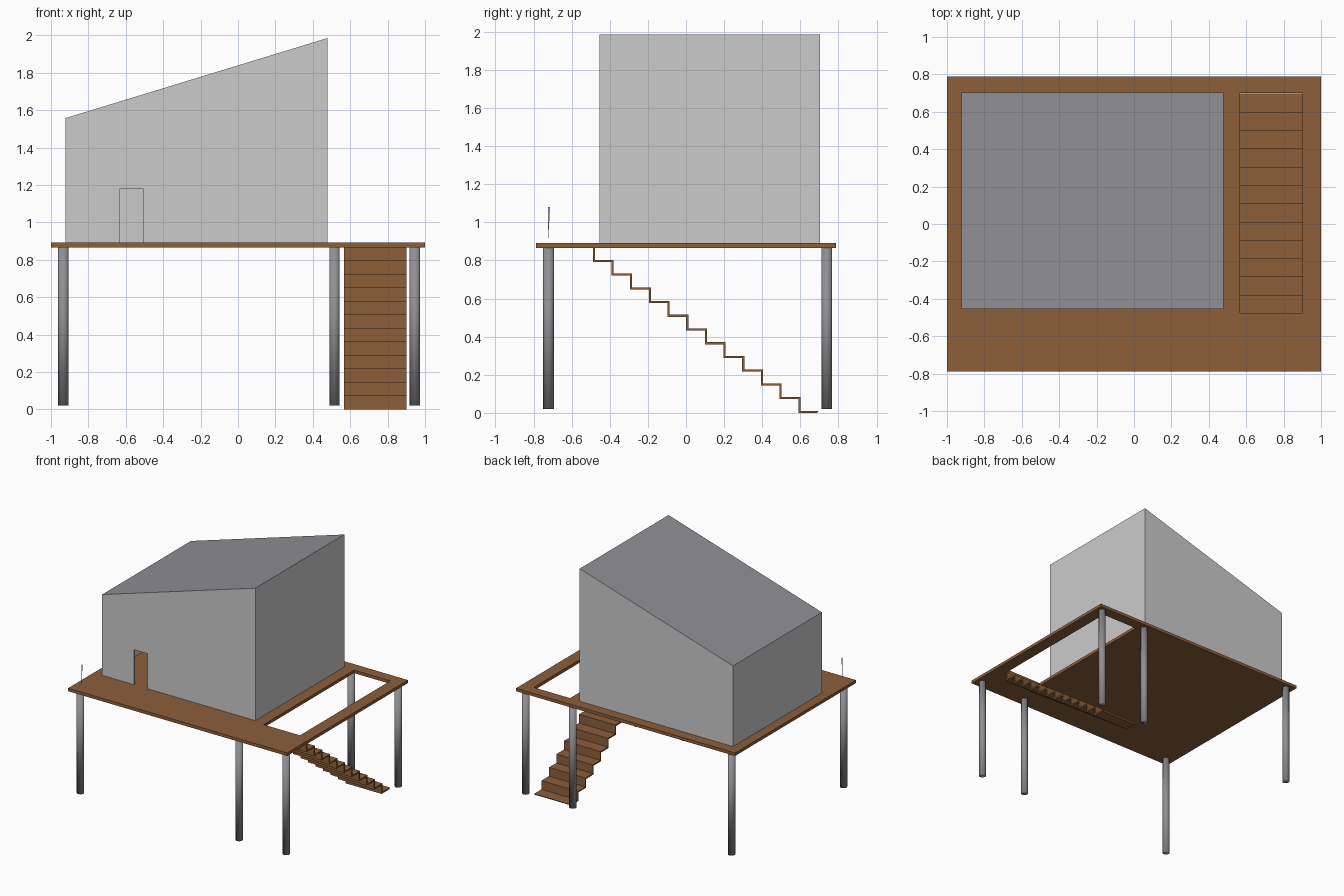
import bpy, bmesh

if "Cube" in bpy.data.objects:
    bpy.data.objects.remove(bpy.data.objects["Cube"])


def material(name, rgb):
    m = bpy.data.materials.new(name)
    m.diffuse_color = (*rgb, 1)
    m.use_nodes = True
    m.node_tree.nodes["Principled BSDF"].inputs["Base Color"].default_value = m.diffuse_color
    return m


WOOD = material("brown wood", (0.262, 0.116, 0.041))
WALL = material("light grey wall", (0.60, 0.60, 0.60))
METAL = material("grey metal", (0.28, 0.275, 0.295))


def make_object(name, bm, *mats):
    me = bpy.data.meshes.new(name)
    bm.to_mesh(me)
    bm.free()
    ob = bpy.data.objects.new(name, me)
    bpy.context.collection.objects.link(ob)
    for m in mats:
        me.materials.append(m)
    return ob


def add_faces(points, faces):
    bm = bmesh.new()
    vs = [bm.verts.new(p) for p in points]
    for f in faces:
        bm.faces.new([vs[i] for i in f])
    return bm


def extrude(bm, vec):
    """Turn flat faces into a closed solid."""
    geo = bmesh.ops.extrude_face_region(bm, geom=bm.faces[:], use_keep_orig=True)["geom"]
    moved = [v for v in geo if isinstance(v, bmesh.types.BMVert)]
    bmesh.ops.translate(bm, verts=moved, vec=vec)
    bmesh.ops.recalc_face_normals(bm, faces=bm.faces[:])
    return bm


# deck plate with a stairwell opening
def rect(x0, x1, y0, y1, z):
    return [(x0, y0, z), (x1, y0, z), (x1, y1, z), (x0, y1, z)]


DECK_LOW, DECK_TOP = 0.866, 0.891
ring = rect(-1, 1, -0.788, 0.788, DECK_LOW) + rect(0.568, 0.9, -0.477, 0.701, DECK_LOW)
bm = add_faces(ring, [(i, (i + 1) % 4, (i + 1) % 4 + 4, i + 4) for i in range(4)])
make_object("deck", extrude(bm, (0, 0, DECK_TOP - DECK_LOW)), WOOD)

# staircase: folded strip of risers and treads
Y0, RUN, RISE, T, STEPS = -0.478, 0.098, 0.072, 0.011, 12
upper = [(Y0, DECK_LOW)]
for k in range(STEPS):
    z = T + RISE * (STEPS - 1 - k)
    upper += [(Y0 + k * RUN, z), (Y0 + (k + 1) * RUN, z)]
lower = [(Y0 - T, DECK_LOW)] + [(y - T, z - T) for y, z in upper[1:]]
n = len(upper)
bm = add_faces([(0.568, y, z) for y, z in upper + lower],
               [(i, i + 1, n + i + 1, n + i) for i in range(n - 1)])
make_object("staircase", extrude(bm, (0.332, 0, 0)), WOOD)

# round support posts, smooth all over including the caps
for row, y in (("front", -0.721), ("back", 0.739)):
    for col, x in (("left", -0.934), ("middle", 0.516), ("right", 0.946)):
        bpy.ops.mesh.primitive_cylinder_add(vertices=32, radius=0.028, depth=DECK_LOW - 0.02,
                                            location=(x, y, (DECK_LOW + 0.02) / 2))
        ob = bpy.context.object
        ob.name = f"{row}_{col}_post"
        ob.data.materials.append(METAL)
        bpy.ops.object.shade_smooth()

# house shell with sloping roof and door opening
X0, X1, YF, YB, ZL, ZR = -0.923, 0.478, -0.455, 0.704, 1.557, 1.985
D0, D1, DZ = -0.63, -0.508, 1.18
pts = [(X0, YF, DECK_TOP), (X1, YF, DECK_TOP), (X1, YF, ZR), (X0, YF, ZL),
       (X0, YB, DECK_TOP), (X1, YB, DECK_TOP), (X1, YB, ZR), (X0, YB, ZL),
       (D0, YF, DECK_TOP), (D0, YF, DZ), (D1, YF, DZ), (D1, YF, DECK_TOP)]
bm = add_faces(pts, [(0, 8, 9, 10, 11, 1, 2, 3), (1, 5, 6, 2), (5, 4, 7, 6),
                     (4, 0, 3, 7), (3, 2, 6, 7)])
bm.normal_update()
for f in bm.faces:
    f.material_index = 1 if f.normal.z > 0.5 else 0
house = make_object("house", bm, WALL, METAL)
shell = house.modifiers.new("wall thickness", "SOLIDIFY")
shell.thickness = 0.012
shell.offset = -1
shell.use_even_offset = True

# thin upright sliver at the front left corner of the deck
bm = add_faces([(-0.923, -0.724, 0.895), (-0.923, -0.713, 1.08), (-0.923, -0.724, 1.08)],
               [(0, 1, 2)])
make_object("corner_marker", extrude(bm, (0.002, 0, 0)), WALL)
